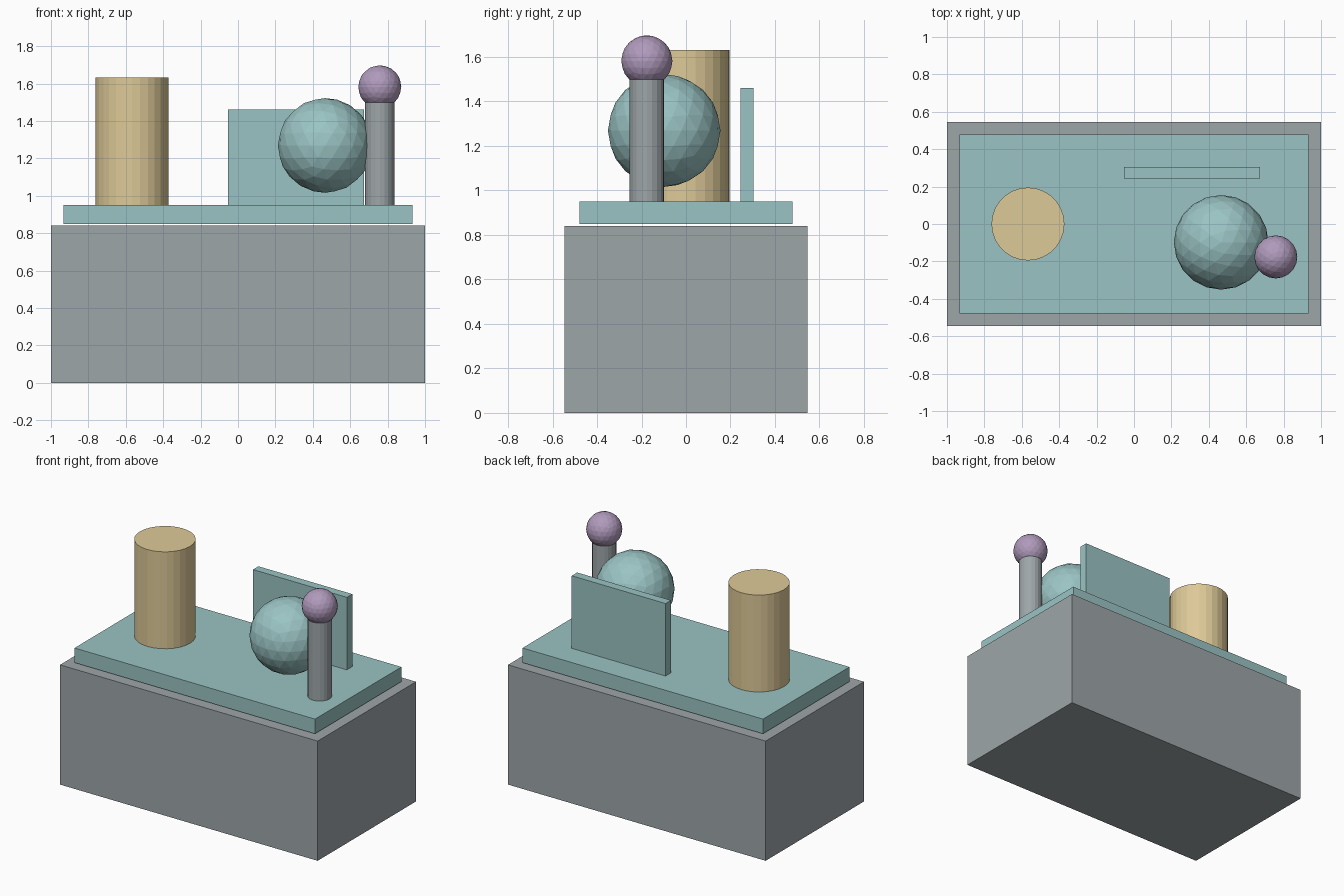
import bpy
from mathutils import Matrix

if "Cube" in bpy.data.objects:
    bpy.data.objects.remove(bpy.data.objects["Cube"])


def material(name, rgb):
    m = bpy.data.materials.new(name)
    lin = [((c / 255 + 0.055) / 1.055) ** 2.4 for c in rgb]
    m.diffuse_color = (*lin, 1)
    m.use_nodes = True
    m.node_tree.nodes["Principled BSDF"].inputs["Base Color"].default_value = m.diffuse_color
    return m


GREY = material("stone grey", (158, 166, 169))
TEAL = material("pale teal", (155, 196, 196))
TAN = material("warm tan", (222, 202, 152))
PURPLE = material("dusty purple", (176, 154, 188))


def finish(name, mat):
    ob = bpy.context.object
    ob.name = name
    ob.data.materials.append(mat)
    return ob


def box(name, mat, lo, hi):
    mid = [(a + b) / 2 for a, b in zip(lo, hi)]
    bpy.ops.mesh.primitive_cube_add(size=1, location=mid)
    ob = finish(name, mat)
    ob.data.transform(Matrix.Diagonal([b - a for a, b in zip(lo, hi)] + [1]))


def cylinder(name, mat, x, y, z0, z1, r, sides):
    bpy.ops.mesh.primitive_cylinder_add(vertices=sides, radius=r, depth=z1 - z0,
                                        location=(x, y, (z0 + z1) / 2))
    finish(name, mat)


def ball(name, mat, loc, r):
    bpy.ops.mesh.primitive_ico_sphere_add(subdivisions=3, radius=r, location=loc)
    finish(name, mat)


# plinth and the slab resting just above it
box("plinth", GREY, (-1, -0.545, 0), (1, 0.545, 0.84))
box("top_slab", TEAL, (-0.933, -0.479, 0.848), (0.933, 0.479, 0.951))

# objects on the slab
cylinder("drum", TAN, -0.567, 0, 0.951, 1.631, 0.195, 28)
box("back_panel", TEAL, (-0.054, 0.244, 0.951), (0.674, 0.304, 1.46))
ball("large_ball", TEAL, (0.466, -0.098, 1.269), 0.253)
cylinder("post", GREY, 0.758, -0.176, 0.951, 1.498, 0.078, 20)
ball("post_knob", PURPLE, (0.758, -0.176, 1.582), 0.115)
